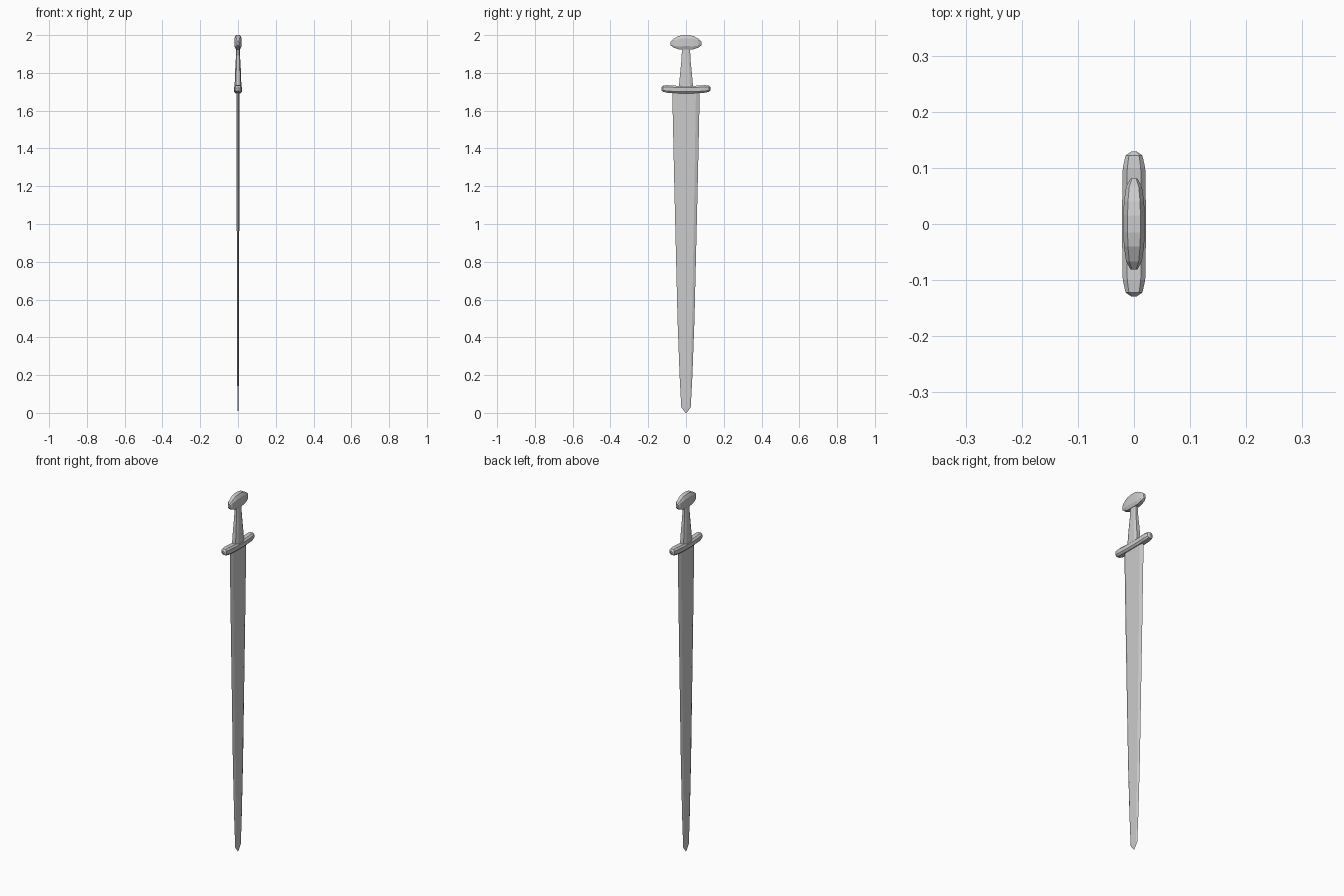
import bpy, bmesh
from mathutils import Vector

if "Cube" in bpy.data.objects:
    bpy.data.objects.remove(bpy.data.objects["Cube"])


def loft(name, rings):
    """Skin a list of equal-length vertex rings and cap both ends."""
    bm = bmesh.new()
    loops = [[bm.verts.new(p) for p in ring] for ring in rings]
    n = len(loops[0])
    for a, b in zip(loops, loops[1:]):
        for i in range(n):
            j = (i + 1) % n
            bm.faces.new((a[i], a[j], b[j], b[i]))
    bm.faces.new(loops[0])
    bm.faces.new(loops[-1])
    bmesh.ops.remove_doubles(bm, verts=bm.verts[:], dist=1e-5)
    bmesh.ops.recalc_face_normals(bm, faces=bm.faces[:])
    mesh = bpy.data.meshes.new(name)
    bm.to_mesh(mesh)
    bm.free()
    obj = bpy.data.objects.new(name, mesh)
    bpy.context.collection.objects.link(obj)
    return obj


def octagon(a, b, ca=0.6, cb=0.55):
    """Chamfered rectangle with half sizes a and b."""
    return [(a, -b * cb), (a, b * cb), (a * ca, b), (-a * ca, b),
            (-a, b * cb), (-a, -b * cb), (-a * ca, -b), (a * ca, -b)]


def bar_along_y(name, half):
    """Mirrored bar; stations are (y, x half width, low z, high z)."""
    stations = [(-y, *s) for y, *s in reversed(half)] + half
    rings = []
    for y, hx, lo, hi in stations:
        mid, hz = (lo + hi) / 2, (hi - lo) / 2
        rings.append([Vector((u, y, mid + v)) for u, v in octagon(hx, hz)])
    return loft(name, rings)


# Blade: flat hexagonal section with bevelled edges, (z, half width, half thickness)
blade = []
for z, w, t in [(0.0, 0.003, 0.001), (0.03, 0.025, 0.002), (0.2, 0.034, 0.005),
                (0.5, 0.045, 0.006), (1.25, 0.063, 0.007), (1.71, 0.073, 0.008)]:
    f = w * 0.72
    blade.append([Vector((x, y, z)) for x, y in
                  [(0, -w), (t, -f), (t, f), (0, w), (-t, f), (-t, -f)]])
loft("blade", blade)

# Crossguard with blunt tapered ends
bar_along_y("crossguard", [(0.04, 0.021, 1.692, 1.731), (0.10, 0.020, 1.695, 1.735),
                           (0.122, 0.015, 1.70, 1.733), (0.129, 0.005, 1.708, 1.725)])

# Grip tapering towards the pommel
loft("grip", [[Vector((x, y, z)) for x, y in octagon(hx, hy)]
              for z, hx, hy in [(1.72, 0.018, 0.038), (1.80, 0.016, 0.031),
                                (1.87, 0.012, 0.024), (1.935, 0.009, 0.021)]])

# Flattened lobed pommel
bar_along_y("pommel", [(0.015, 0.019, 1.924, 2.0), (0.04, 0.018, 1.925, 1.995),
                       (0.067, 0.014, 1.934, 1.98), (0.081, 0.006, 1.946, 1.967)])
